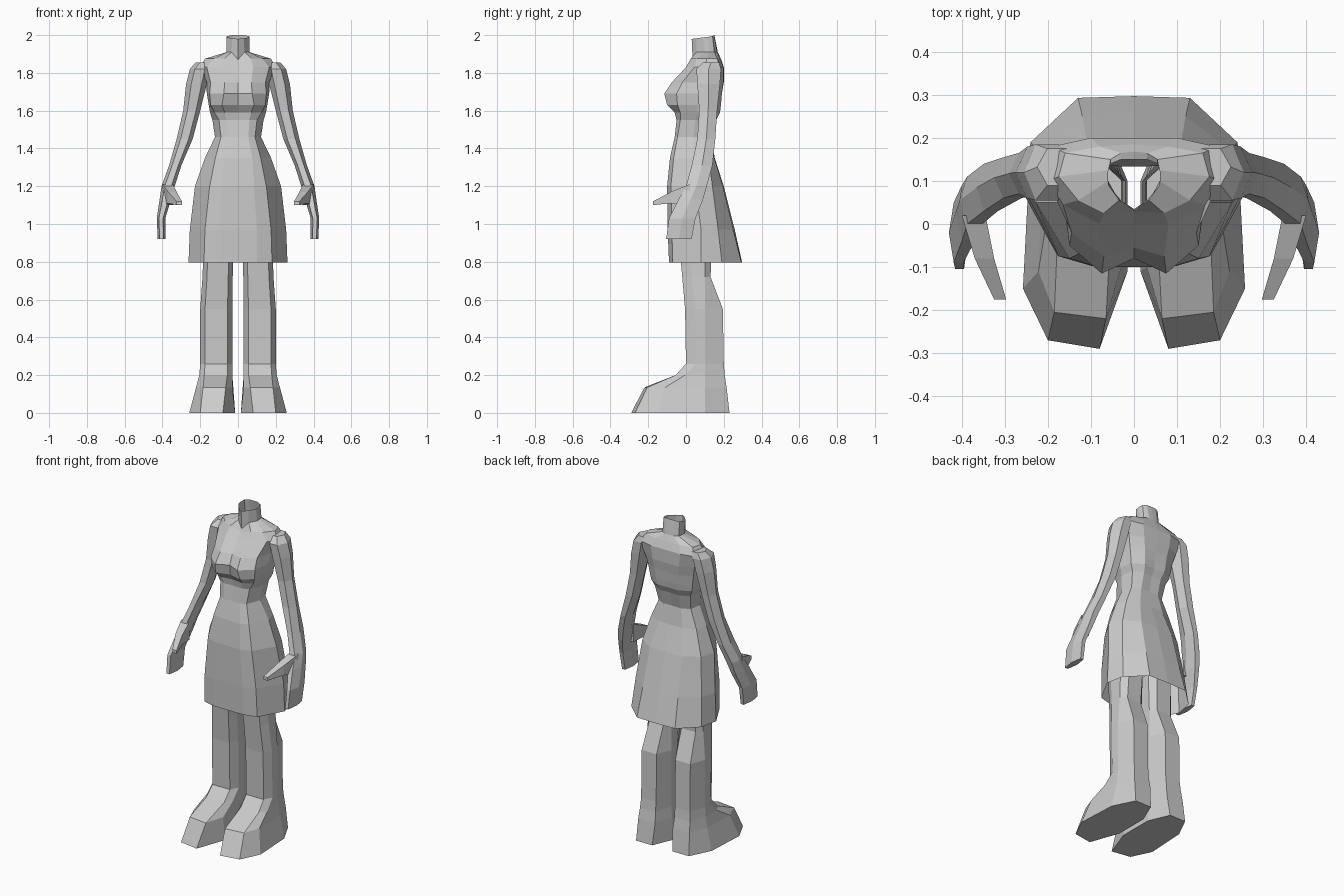
import bpy, bmesh, math

grey = bpy.data.materials.new("plain_grey")
grey.diffuse_color = (0.6, 0.6, 0.6, 1)


def loft(name, rings, closed=True, cap_start=False, cap_end=False):
    """Skin a row of point rings, then mirror the part across x = 0."""
    bm = bmesh.new()
    loops = [[bm.verts.new(p) for p in ring] for ring in rings]
    n = len(loops[0])
    for a, b in zip(loops, loops[1:]):
        for i in range(n if closed else n - 1):
            j = (i + 1) % n
            bm.faces.new((a[i], a[j], b[j], b[i]))
    if cap_start:
        bm.faces.new(loops[0][::-1])
    if cap_end:
        bm.faces.new(loops[-1])
    if closed:
        bmesh.ops.recalc_face_normals(bm, faces=bm.faces)
    mesh = bpy.data.meshes.new(name)
    bm.to_mesh(mesh)
    bm.free()
    mesh.materials.append(grey)
    obj = bpy.data.objects.new(name, mesh)
    bpy.context.collection.objects.link(obj)
    mod = obj.modifiers.new("mirror", 'MIRROR')
    mod.use_clip = True
    mod.merge_threshold = 0.0005
    return obj


def level(z, *xy):
    """Half outline at one height, from front centre round to back centre."""
    return [(x, y, z) for x, y in xy]


waist = level(1.46, (0, -.06), (.055, -.06), (.09, -.045), (.122, .04),
              (.11, .11), (.06, .135), (0, .133))

# Skirt, open at the hem
loft("skirt", [
    level(.797, (0, -.09), (.1, -.09), (.18, -.07), (.262, .08), (.24, .19), (.13, .293), (0, .297)),
    level(.97, (0, -.097), (.1, -.097), (.175, -.075), (.255, .08), (.225, .17), (.12, .25), (0, .258)),
    level(1.2, (0, -.1), (.085, -.1), (.15, -.08), (.228, .05), (.2, .14), (.11, .195), (0, .2)),
    level(1.35, (0, -.085), (.075, -.085), (.12, -.065), (.175, .05), (.155, .12), (.08, .15), (0, .152)),
    waist], closed=False)

# Bodice from the waist to the shoulders
yoke = level(1.875, (0, .025), (.07, .025), (.13, .055), (.175, .11), (.16, .165), (.08, .18), (0, .185))
# the collar dips at the front
yoke[0] = (0, .03, 1.855)
loft("bodice", [
    waist,
    level(1.55, (0, -.045), (.06, -.05), (.1, -.03), (.135, .05), (.12, .13), (.06, .16), (0, .155)),
    level(1.59, (0, -.05), (.07, -.06), (.125, -.03), (.148, .06), (.14, .14), (.07, .18), (0, .175)),
    level(1.63, (0, -.075), (.085, -.1), (.145, -.045), (.155, .06), (.145, .145), (.075, .185), (0, .182)),
    level(1.69, (0, -.08), (.075, -.115), (.15, -.05), (.165, .06), (.155, .15), (.08, .19), (0, .19)),
    level(1.75, (0, -.055), (.07, -.075), (.145, -.02), (.165, .08), (.17, .16), (.09, .198), (0, .2)),
    level(1.83, (0, 0), (.08, 0), (.165, .045), (.2, .1), (.19, .18), (.1, .2), (0, .2)),
    yoke], closed=False)

# Neck, open at the top
neck_base = level(1.91, (0, .035), (.035, .055), (.06, .1), (.06, .125), (.055, .15), (.03, .165), (0, .168))
neck_base[0] = (0, .035, 1.87)
neck_top = [(0, .03, 1.98), (.03, .055, 1.983), (.06, .09, 1.988), (.062, .115, 1.99),
            (.055, .14, 1.995), (.03, .15, 2.0), (0, .15, 2.0)]
loft("neck", [yoke, neck_base, neck_top], closed=False)


# Legs and feet
def leg_ring(z, x0, x1, y0, y1):
    w, ym = x1 - x0, y0 + .05
    return [(x0 + .15 * w, y0, z), (x1 - .15 * w, y0, z), (x1, ym, z), (x1, .1, z),
            (x1 - .2 * w, y1, z), (x0 + .2 * w, y1, z), (x0, .1, z), (x0, ym, z)]


sole = level(0, (.08, -.29), (.2, -.27), (.258, -.15), (.245, .1),
             (.18, .23), (.07, .23), (.015, .1), (.015, -.11))
toe = level(.135, (.065, -.22), (.185, -.205), (.222, -.11), (.215, .1),
            (.175, .215), (.06, .215), (.025, .1), (.03, -.1))
loft("legs", [sole, toe,
              leg_ring(.2, .03, .205, -.055, .205),
              leg_ring(.26, .03, .2, 0, .2),
              leg_ring(.55, .03, .2, -.005, .195),
              leg_ring(.72, .028, .188, -.02, .13),
              leg_ring(.95, .02, .18, -.04, .14)], cap_start=True)


# Arms and flat hands
def arm_ring(z, x0, x1, y0, y1):
    cx, cy, rx, ry = (x0 + x1) / 2, (y0 + y1) / 2, (x1 - x0) / 2, (y1 - y0) / 2 / .866
    return [(cx + rx * math.cos(a), cy + ry * math.sin(a), z)
            for a in (k * math.pi / 3 for k in range(6))]


loft("arms", [arm_ring(*r) for r in (
    (1.855, .13, .225, .09, .175), (1.82, .15, .255, .055, .185),
    (1.74, .165, .275, .06, .18), (1.6, .2, .29, .07, .165),
    (1.45, .24, .325, .06, .155), (1.31, .3, .365, .03, .14),
    (1.2, .335, .405, 0, .11), (1.13, .355, .415, -.04, .09),
    (1.03, .385, .43, -.09, .05), (.92, .385, .425, -.105, .03))],
    cap_start=True, cap_end=True)


# Thumbs pointing forward and inward
def thumb_ring(y, x0, x1, z0, z1):
    return [(x0, y, z0), (x1, y, z0), (x1, y, z1), (x0, y, z1)]


loft("thumbs", [thumb_ring(.02, .345, .4, 1.1, 1.21),
                thumb_ring(-.08, .325, .37, 1.11, 1.17),
                thumb_ring(-.175, .297, .325, 1.1, 1.12)],
     cap_start=True, cap_end=True)
